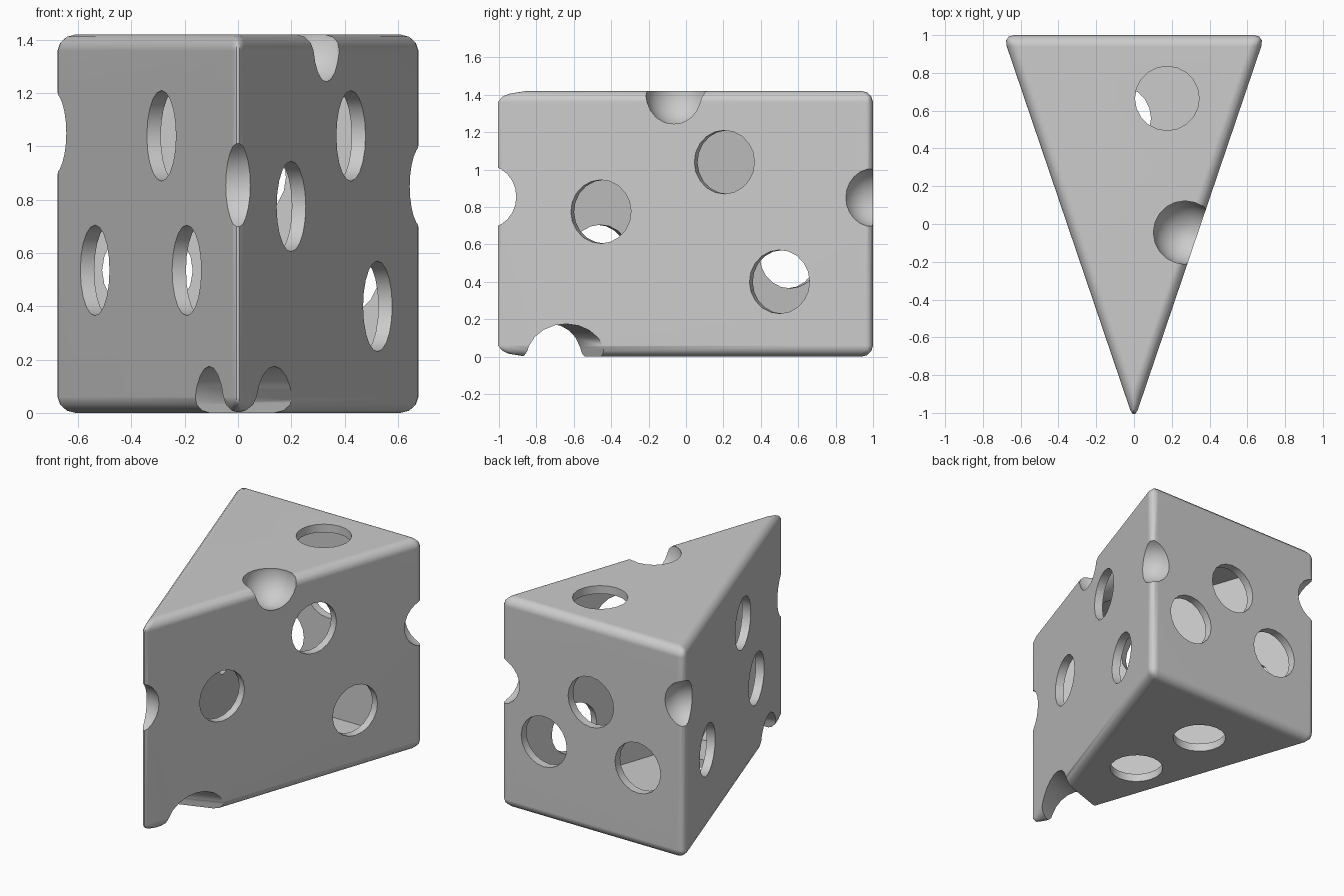
import bpy, bmesh, math
from mathutils import Vector

if "Cube" in bpy.data.objects:
    bpy.data.objects.remove(bpy.data.objects["Cube"], do_unlink=True)

HEIGHT, TIP, HALF = 1.42, -1.043, 0.694
WALL, HOLE_R = 0.055, 0.17
SLOPE = HALF / (1 - TIP)
SIDE = Vector((1, -SLOPE, 0)).normalized()

material = bpy.data.materials.new("plain grey")
material.use_nodes = True
colour = (0.6, 0.6, 0.6, 1)
material.diffuse_color = colour
material.node_tree.nodes["Principled BSDF"].inputs["Base Color"].default_value = colour


def new_object(name, bm):
    mesh = bpy.data.meshes.new(name)
    bmesh.ops.recalc_face_normals(bm, faces=bm.faces)
    bm.to_mesh(mesh)
    bm.free()
    obj = bpy.data.objects.new(name, mesh)
    bpy.context.collection.objects.link(obj)
    mesh.materials.append(material)
    return obj


def apply_modifier(obj, modifier):
    bpy.context.view_layer.objects.active = obj
    bpy.ops.object.modifier_apply(modifier=modifier.name)


def wedge(name, inset, bevel):
    """Triangular block with every face moved inward by inset."""
    tip = TIP + inset / -SIDE.y
    back = 1 - inset
    half = SLOPE * (back - tip)
    bm = bmesh.new()
    base = bm.faces.new([bm.verts.new((x, y, inset)) for x, y in ((0, tip), (half, back), (-half, back))])
    top = bmesh.ops.extrude_face_region(bm, geom=[base])["geom"]
    bmesh.ops.translate(bm, verts=[v for v in top if isinstance(v, bmesh.types.BMVert)],
                        vec=(0, 0, HEIGHT - 2 * inset))
    obj = new_object(name, bm)
    if bevel:
        mod = obj.modifiers.new("rounded edges", "BEVEL")
        mod.width, mod.segments, mod.limit_method = bevel, 3, "NONE"
        apply_modifier(obj, mod)
    return obj


def ball(centre, radius):
    bm = bmesh.new()
    bmesh.ops.create_uvsphere(bm, u_segments=20, v_segments=12, radius=radius)
    bmesh.ops.translate(bm, verts=bm.verts, vec=centre)
    return new_object("ball_cutter", bm)


def drill(centre, axis, radius, length):
    bm = bmesh.new()
    bmesh.ops.create_cone(bm, cap_ends=True, segments=20, radius1=radius, radius2=radius, depth=length)
    obj = new_object("drill_cutter", bm)
    turn = Vector((0, 0, 1)).rotation_difference(Vector(axis)).to_matrix().to_4x4()
    obj.data.transform(turn)
    obj.location = centre
    return obj


def subtract(obj, cutter):
    cutter.hide_render = True
    bpy.context.view_layer.update()
    mod = obj.modifiers.new("cut", "BOOLEAN")
    mod.operation, mod.solver, mod.object = "DIFFERENCE", "EXACT", cutter
    apply_modifier(obj, mod)
    bpy.data.objects.remove(cutter, do_unlink=True)


# Bites out of the edges, thickened on the hollow side to keep a wall
def cut_bites(obj, extra):
    for centre, radius in (((0, -1.07, 0.855), 0.17), ((0.27, -0.045, 1.4), 0.17),
                           ((0.7, 1, 0.85), 0.157), ((-0.7, 1, 1.05), 0.157)):
        subtract(obj, ball(centre, radius + extra))
    left, right = Vector((-0.11, -0.726, 0)), Vector((0.14, -0.64, 0))
    subtract(obj, drill((left + right) / 2, right - left, 0.175 + extra, 1))


cheese = wedge("cheese_wedge", 0, 0.06)
hollow = wedge("hollow", WALL, 0)
cut_bites(cheese, 0)
cut_bites(hollow, WALL)
subtract(cheese, hollow)

# Round holes through each wall
holes = [((0.175, 0.665, HEIGHT), (0, 0, 1)),
         ((-0.02, 0, 0), (0, 0, 1)), ((-0.08, 0.56, 0), (0, 0, 1))]
holes += [((x, 1, z), (0, 1, 0)) for x, z in ((0.01, 0.885), (0.36, 0.525), (-0.34, 0.535))]
for sign, spots in ((1, ((0.205, 1.04), (-0.455, 0.775), (0.5, 0.4))),
                    (-1, ((-0.197, 1.04), (0.538, 0.535), (-0.476, 0.535)))):
    holes += [((sign * SLOPE * (y - TIP), y, z), (sign * SIDE.x, SIDE.y, 0)) for y, z in spots]
for centre, axis in holes:
    subtract(cheese, drill(centre, axis, HOLE_R, 0.2))

# Smooth finish with crisp hole rims
bpy.ops.object.select_all(action="DESELECT")
cheese.select_set(True)
bpy.context.view_layer.objects.active = cheese
bpy.ops.object.shade_smooth_by_angle(angle=math.radians(50))
normals = cheese.modifiers.new("even shading", "WEIGHTED_NORMAL")
normals.keep_sharp = True
